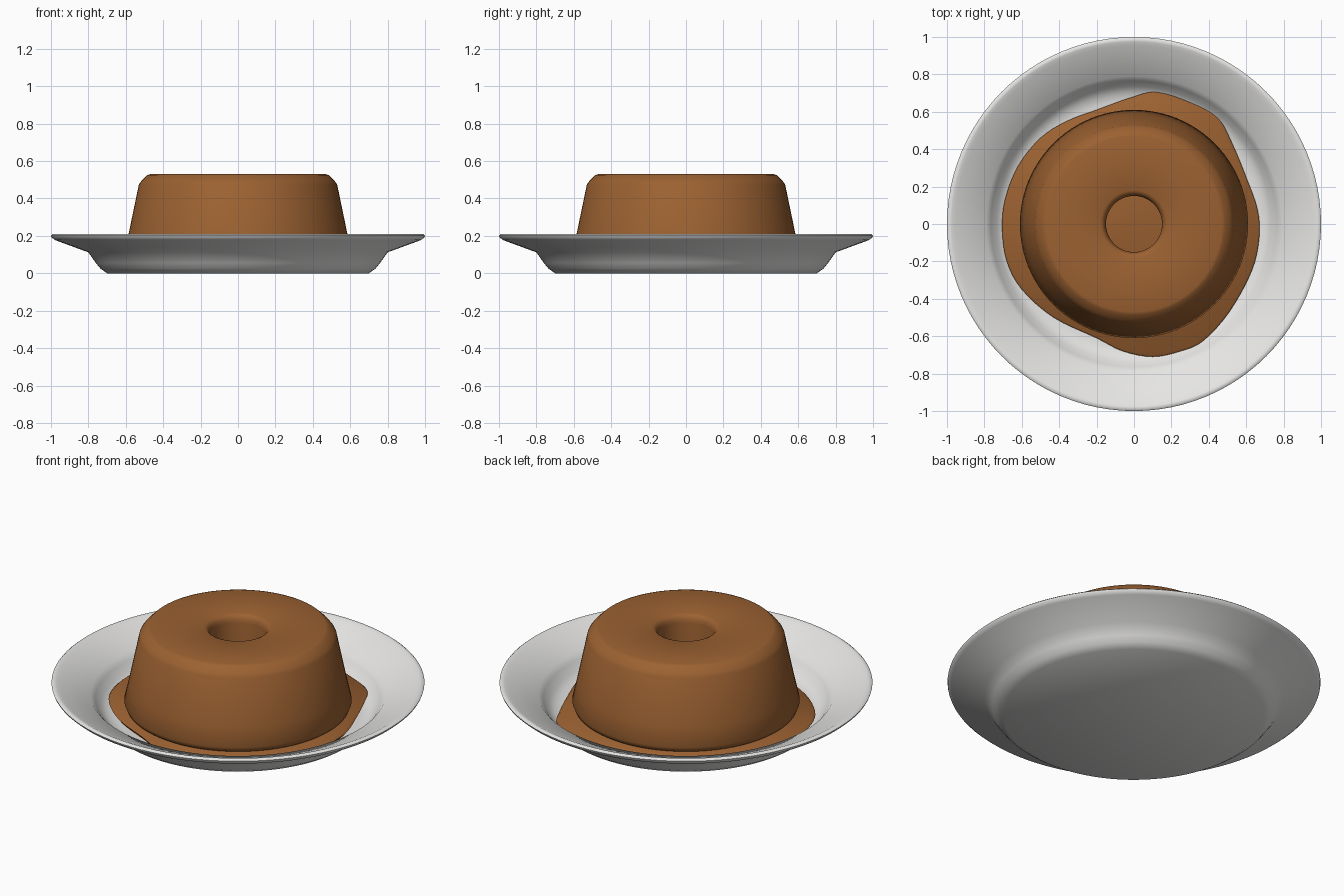
import bpy, bmesh, math
from mathutils import Vector

if "Cube" in bpy.data.objects:
    bpy.data.objects.remove(bpy.data.objects["Cube"])


def material(name, rgb):
    m = bpy.data.materials.new(name)
    m.diffuse_color = (*rgb, 1)
    m.use_nodes = True
    m.node_tree.nodes["Principled BSDF"].inputs["Base Color"].default_value = m.diffuse_color
    return m


white = material("white_china", (0.79, 0.785, 0.775))
brown = material("caramel_brown", (0.33, 0.12, 0.031))


def finish(name, bm, mat):
    bmesh.ops.remove_doubles(bm, verts=bm.verts, dist=1e-5)
    bmesh.ops.recalc_face_normals(bm, faces=bm.faces)
    me = bpy.data.meshes.new(name)
    bm.to_mesh(me)
    bm.free()
    me.materials.append(mat)
    ob = bpy.data.objects.new(name, me)
    bpy.context.collection.objects.link(ob)
    bpy.ops.object.select_all(action='DESELECT')
    ob.select_set(True)
    bpy.context.view_layer.objects.active = ob
    bpy.ops.object.shade_smooth_by_angle(angle=math.radians(60))
    return ob


def lathe(name, profile, mat, closed=False, steps=96):
    """Spin an (r, z) profile around the z axis."""
    bm = bmesh.new()
    vs = [bm.verts.new((r, 0, z)) for r, z in profile]
    es = [bm.edges.new(p) for p in zip(vs, vs[1:])]
    if closed:
        es.append(bm.edges.new((vs[-1], vs[0])))
    bmesh.ops.spin(bm, geom=vs + es, cent=(0, 0, 0), axis=(0, 0, 1),
                   angle=math.tau, steps=steps, use_merge=False)
    return finish(name, bm, mat)


# Plate: underside, rolled rim, then the dished upper side
lathe("plate", [(0, 0), (0.70, 0), (0.735, 0.025), (0.76, 0.055),
                (0.80, 0.112), (0.98, 0.178), (0.997, 0.193), (1.0, 0.202),
                (0.99, 0.21), (0.975, 0.208), (0.955, 0.198),
                (0.79, 0.135), (0.765, 0.105), (0.735, 0.062),
                (0.70, 0.038), (0.66, 0.03), (0, 0.03)], white)

# Ring cake: tapered wall, rounded shoulder and a central hole
lathe("ring_cake", [(0.15, 0.06), (0.58, 0.06), (0.60, 0.075), (0.61, 0.10),
                    (0.585, 0.21), (0.53, 0.475), (0.518, 0.492),
                    (0.485, 0.525), (0.47, 0.53), (0.18, 0.53),
                    (0.165, 0.523), (0.155, 0.508), (0.15, 0.485)],
      brown, closed=True)

# Sauce puddle: smooth closed outline, extruded into a thin pool
outline = [(0.12, 0.705), (0.30, 0.65), (0.45, 0.565), (0.53, 0.42), (0.60, 0.25),
           (0.66, 0.08), (0.67, -0.07), (0.63, -0.25), (0.51, -0.47),
           (0.37, -0.625), (0.25, -0.68), (0.10, -0.71), (-0.06, -0.68),
           (-0.20, -0.61), (-0.43, -0.50), (-0.60, -0.35), (-0.68, -0.20),
           (-0.705, -0.03), (-0.69, 0.13), (-0.62, 0.31), (-0.50, 0.46),
           (-0.36, 0.55), (-0.20, 0.61), (-0.02, 0.675)]
pts = [Vector(p) for p in outline]
n = len(pts)
smooth = []
for i in range(n):
    a, b, c, d = (pts[(i + k) % n] for k in (-1, 0, 1, 2))
    for k in range(4):
        t = k / 4
        smooth.append(0.5 * (2 * b + (c - a) * t + (2 * a - 5 * b + 4 * c - d) * t**2
                             + (3 * b - a - 3 * c + d) * t**3))
bm = bmesh.new()
rings = [[bm.verts.new((p.x * s, p.y * s, z)) for p in smooth]
         for s, z in ((0.97, 0.032), (1.0, 0.058), (0.985, 0.068))]
m = len(smooth)
for lo, hi in zip(rings, rings[1:]):
    for i in range(m):
        j = (i + 1) % m
        bm.faces.new((lo[i], lo[j], hi[j], hi[i]))
bm.faces.new(rings[0])
bm.faces.new(rings[-1])
finish("sauce_puddle", bm, brown)
